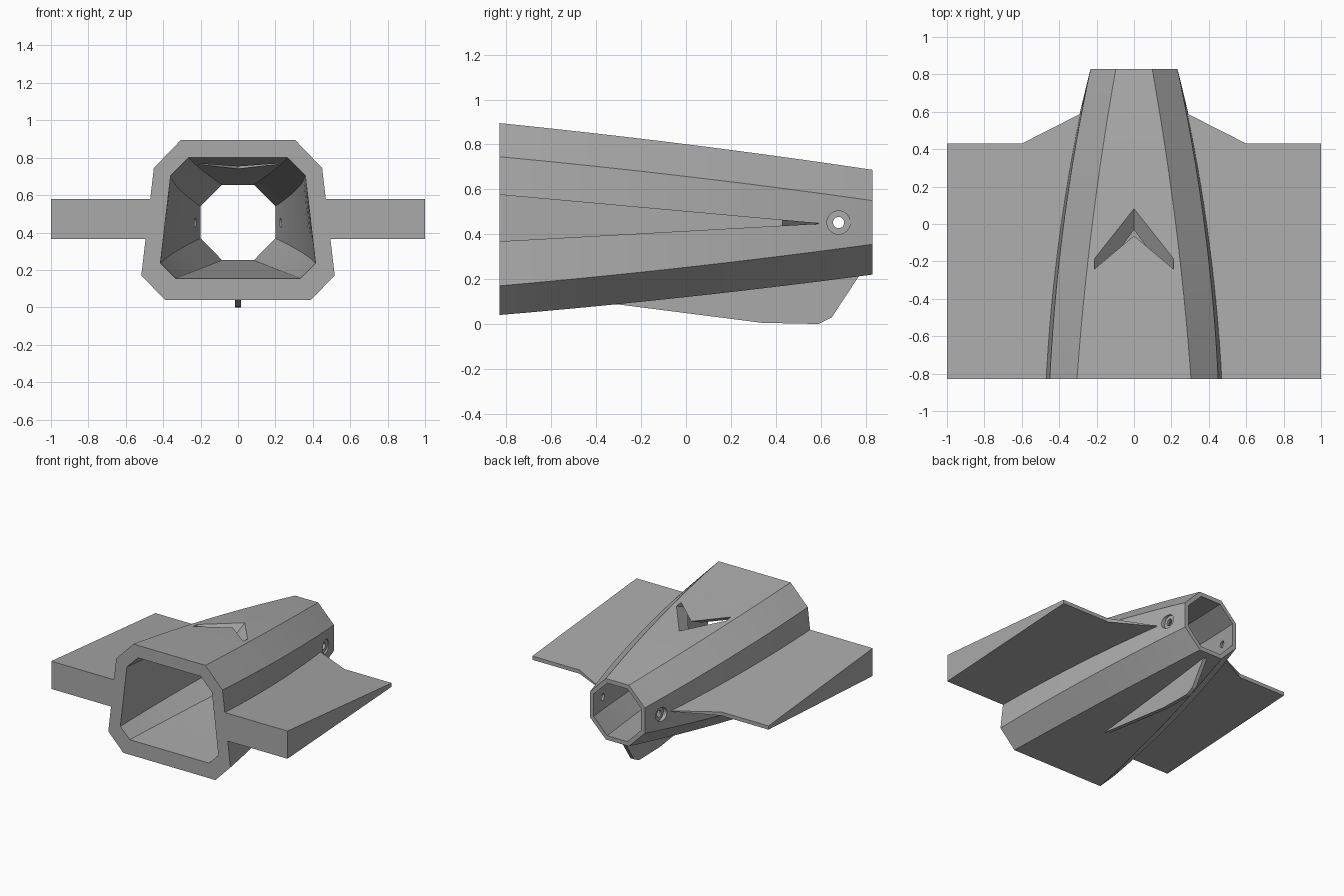
import bpy, bmesh, math
from mathutils import Vector

if "Cube" in bpy.data.objects:
    bpy.data.objects.remove(bpy.data.objects["Cube"])

grey = bpy.data.materials.new("plain grey")
grey.diffuse_color = (0.40, 0.40, 0.40, 1)
grey.use_nodes = True
grey.node_tree.nodes["Principled BSDF"].inputs["Base Color"].default_value = grey.diffuse_color

Y0, Y1, STEPS = -0.83, 0.83, 16


def make(name, verts, faces, helper=False):
    mesh = bpy.data.meshes.new(name)
    mesh.from_pydata(verts, [], faces)
    bm = bmesh.new()
    bm.from_mesh(mesh)
    bmesh.ops.recalc_face_normals(bm, faces=bm.faces)
    bm.to_mesh(mesh)
    bm.free()
    mesh.materials.append(grey)
    ob = bpy.data.objects.new(name, mesh)
    bpy.context.collection.objects.link(ob)
    ob.hide_render = helper
    return ob


def prism(name, lower, upper, helper=False):
    """Solid between two matching outlines."""
    n = len(lower)
    faces = [list(range(n))[::-1], list(range(n, 2 * n))]
    faces += [(i, (i + 1) % n, n + (i + 1) % n, n + i) for i in range(n)]
    return make(name, list(lower) + list(upper), faces, helper)


def ring(front, rear, t):
    """Octagon at station t, slightly bowed between the front and rear sections."""
    bow = 4 * t * (1 - t)
    bulge = ((0.022, 0.01), (0.035, 0.01), (0.035, -0.01), (0.022, -0.01))
    half = [(a[0] + (b[0] - a[0]) * t + bow * g[0], a[1] + (b[1] - a[1]) * t + bow * g[1])
            for a, b, g in zip(front, rear, bulge)]
    y = Y0 + (Y1 - Y0) * t
    return [(x, y, z) for x, z in half] + [(-x, y, z) for x, z in reversed(half)]


def cut(target, cutter):
    mod = target.modifiers.new("cut", 'BOOLEAN')
    mod.operation, mod.solver, mod.object = 'DIFFERENCE', 'EXACT', cutter
    bpy.context.view_layer.objects.active = target
    bpy.ops.object.modifier_apply(modifier=mod.name)
    bpy.data.objects.remove(cutter)


# Hollow tapering octagonal hull, open at both ends
outer = (((0.305, 0.895), (0.45, 0.745), (0.517, 0.17), (0.39, 0.04)),
         ((0.097, 0.687), (0.232, 0.55), (0.232, 0.355), (0.097, 0.22)))
inner = (((0.265, 0.80), (0.36, 0.705), (0.415, 0.235), (0.335, 0.155)),
         ((0.085, 0.655), (0.20, 0.54), (0.20, 0.37), (0.085, 0.252)))
verts, faces = [], []
for front, rear in (outer, inner):
    for s in range(STEPS + 1):
        verts += ring(front, rear, s / STEPS)
shell = 8 * (STEPS + 1)
for base in (0, shell):
    for s in range(STEPS):
        for i in range(8):
            a, b = base + 8 * s + i, base + 8 * s + (i + 1) % 8
            faces.append((a, b, b + 8, a + 8))
for s in (0, STEPS):
    for i in range(8):
        a, b = 8 * s + i, 8 * s + (i + 1) % 8
        faces.append((a, b, b + shell, a + shell))
hull = make("hull", verts, faces)

# Slanted chevron vent through the roof
chevron = ((0, 0.08), (0.21, -0.185), (0.21, -0.24), (0, -0.065), (-0.21, -0.24), (-0.21, -0.185))


def roof(y):
    return 0.80 - 0.125 * y


def slanted(d):
    return [(x, y - d, roof(y) - 0.45 * d) for x, y in chevron]


cut(hull, prism("vent_cutter", slanted(0.33), slanted(-0.12), True))


# Counterbored pin holes through both sides
def cylinder(name, r, x0, x1):
    pts = [(0.68 + r * math.cos(k * math.tau / 32), 0.452 + r * math.sin(k * math.tau / 32)) for k in range(32)]
    return prism(name, [(x0, y, z) for y, z in pts], [(x1, y, z) for y, z in pts], True)


cut(hull, cylinder("pin_cutter", 0.025, -0.6, 0.6))
for side in (-1, 1):
    cut(hull, cylinder("counterbore_cutter", 0.052, side * 0.248, side * 0.6))

# Wedge wings, thick at the front and sharp at the rear
plan = ((0.44, Y0), (1.0, Y0), (1.0, 0.43), (0.60, 0.43), (0.285, 0.59), (0.262, 0.59), (0.375, 0.0))


def wing_z(y, top):
    t = (y - Y0) / (0.59 - Y0)
    return 0.578 + (0.45 - 0.578) * t if top else 0.366 + (0.445 - 0.366) * t


for side, label in ((-1, "left_wing"), (1, "right_wing")):
    prism(label, [(side * x, y, wing_z(y, False)) for x, y in plan],
          [(side * x, y, wing_z(y, True)) for x, y in plan])

# Thin keel fin under the hull
fin = ((-0.31, 0.088), (0.34, 0.005), (0.59, 0.0), (0.65, 0.03), (0.775, 0.22), (0.3, 0.165))
prism("keel_fin", [(-0.015, y, z) for y, z in fin], [(0.015, y, z) for y, z in fin])

# Smooth the bowed hull while keeping its edges crisp
for ob in bpy.context.selected_objects:
    ob.select_set(False)
hull.select_set(True)
bpy.context.view_layer.objects.active = hull
bpy.ops.object.shade_smooth_by_angle(angle=math.radians(20))
